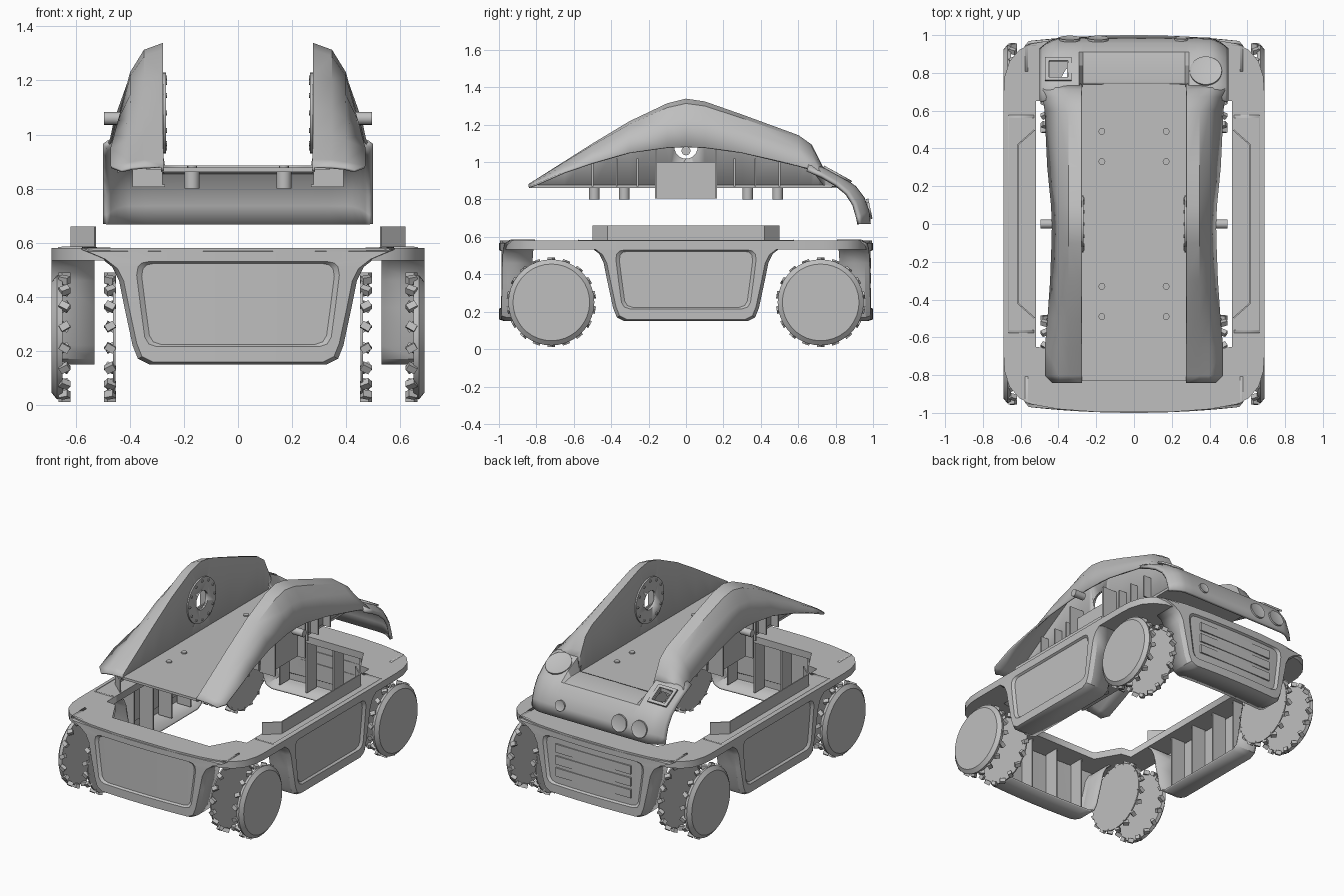
import bpy, bmesh, math
from mathutils import Matrix, Vector

if "Cube" in bpy.data.objects:
    bpy.data.objects.remove(bpy.data.objects["Cube"])

GREY = (0.52, 0.52, 0.52, 1)
grey = bpy.data.materials.new("plain grey")
grey.use_nodes = True
grey.diffuse_color = GREY
grey.node_tree.nodes["Principled BSDF"].inputs["Base Color"].default_value = GREY


def finish(name, bm, smooth=True):
    bmesh.ops.recalc_face_normals(bm, faces=bm.faces)
    mesh = bpy.data.meshes.new(name)
    bm.to_mesh(mesh)
    bm.free()
    mesh.materials.append(grey)
    obj = bpy.data.objects.new(name, mesh)
    bpy.context.collection.objects.link(obj)
    if smooth:
        bpy.ops.object.select_all(action="DESELECT")
        obj.select_set(True)
        bpy.context.view_layer.objects.active = obj
        bpy.ops.object.shade_smooth_by_angle(angle=math.radians(30))
    return obj


def add_box(bm, low, high):
    size = [b - a for a, b in zip(low, high)]
    mid = [(a + b) / 2 for a, b in zip(low, high)]
    bmesh.ops.create_cube(bm, size=1, matrix=Matrix.Translation(mid) @ Matrix.Diagonal((*size, 1)))


def add_cyl(bm, centre, radius, depth, axis="Z", sides=24, top=None):
    turn = {"X": Matrix.Rotation(math.pi / 2, 4, "Y"), "Y": Matrix.Rotation(math.pi / 2, 4, "X"),
            "Z": Matrix()}[axis]
    bmesh.ops.create_cone(bm, cap_ends=True, segments=sides, radius1=radius,
                          radius2=radius if top is None else top, depth=depth,
                          matrix=Matrix.Translation(centre) @ turn)


def mirror(obj):
    obj.modifiers.new("Mirror", "MIRROR")
    return obj


def thicken(obj, amount, offset=-1):
    mod = obj.modifiers.new("Thickness", "SOLIDIFY")
    mod.thickness = amount
    mod.offset = offset


def cut(obj, cutter):
    mod = obj.modifiers.new("Cut", "BOOLEAN")
    mod.object = cutter
    mod.solver = "EXACT"
    cutter.hide_render = True
    cutter.hide_set(True)


def bridge(bm, a, b, closed=True, skip=None):
    count = len(a)
    for i in range(count if closed else count - 1):
        if i != skip:
            j = (i + 1) % count
            bm.faces.new((a[i], a[j], b[j], b[i]))


# Deck ring with a chamfered opening
outer = [(.69, .70), (.685, .78), (.66, .86), (.61, .92), (.54, .955), (.4, .98), (.2, .995)]
inner = [(.52, 0), (.52, .65), (.45, .66), (.36, .82)]
curve = bpy.data.curves.new("deck_ring", "CURVE")
curve.dimensions = "2D"
curve.fill_mode = "BOTH"
curve.extrude = .023
for quarter in (outer, inner):
    half = quarter + [(-x, y) for x, y in reversed(quarter)]
    loop = half + [(-x, -y) for x, y in half]
    spline = curve.splines.new("POLY")
    spline.points.add(len(loop) - 1)
    for point, (x, y) in zip(spline.points, loop):
        point.co = (x, y, 0, 1)
    spline.use_cyclic_u = True
deck = bpy.data.objects.new("deck_ring", curve)
deck.location.z = .557
curve.materials.append(grey)
bpy.context.collection.objects.link(deck)
bpy.ops.object.select_all(action="DESELECT")
deck.select_set(True)
bpy.context.view_layer.objects.active = deck
bpy.ops.object.convert(target="MESH")

# Four hanging body panels, each with a recessed face and inner ribs
EDGE = [(.33, .15), (.37, .17), (.39, .22), (.42, .36), (.44, .46), (.465, .51), (.51, .545), (.58, .575)]
RECESS = [(.3, .215), (.33, .225), (.345, .25), (.36, .36), (.375, .48), (.37, .51), (.355, .525), (.33, .53)]


def body_panel(name, turn, reach, bow):
    bm = bmesh.new()

    def ring(half, depth, scale=1.0):
        pts = half + [(-x, z) for x, z in reversed(half)]
        return [bm.verts.new((x * scale, depth - reach, .38 + (z - .38) * scale)) for x, z in pts]
    top = len(EDGE) - 1
    rings = [ring(EDGE, .16), ring(EDGE, .025), ring(EDGE, 0, .96), ring(RECESS, 0), ring(RECESS, .014, .95)]
    for k, (a, b) in enumerate(zip(rings, rings[1:])):
        bridge(bm, a, b, skip=top if k == 0 else None)
    bm.faces.new(rings[-1])
    if bow:
        for k in range(-3, 4):
            bmesh.ops.bisect_plane(bm, geom=bm.verts[:] + bm.edges[:] + bm.faces[:],
                                   plane_co=(k / 10, 0, 0), plane_no=(1, 0, 0))
        for v in bm.verts:
            v.co.y += bow * v.co.x ** 2
    panel = finish(name, bm)
    thicken(panel, .012)
    bm = bmesh.new()
    for x in (-.3, -.1, .1, .3):
        add_box(bm, (x - .005, .03 - reach, .17), (x + .005, .13 - reach, .55))
    ribs = finish(name + "_ribs", bm, False)
    panel.rotation_euler.z = ribs.rotation_euler.z = turn * math.pi / 2


for turn, side in enumerate(("front", "left", "back", "right")):
    body_panel(side + "_panel", turn, .69 if turn % 2 else 1, 0 if turn % 2 else .1)

# Slats on the back recess
bm = bmesh.new()
for z in (.3, .38, .46):
    add_box(bm, (-.28, .97, z - .028), (.28, .99, z + .028))
finish("back_slats", bm)

# Low walls standing on the side decks
bm = bmesh.new()
plan = [(.53, -.5), (.62, -.42), (.62, .42), (.53, .5)]
bridge(bm, [bm.verts.new((x, y, .57)) for x, y in plan], [bm.verts.new((x, y, .66)) for x, y in plan], closed=False)
wall = mirror(finish("deck_wall", bm, False))
thicken(wall, .008)


# Wheels: domed outer disc, thin inner disc, tread lugs on both
def wheel(name, side, y):
    bm = bmesh.new()
    hub = Vector((0, y, .25))
    for x, radius, top, depth in ((.66, .225, .23, .02), (.68, .23, .205, .02), (.458, .225, .225, .008)):
        add_cyl(bm, hub + Vector((x, 0, 0)), radius, depth, "X", 36, top)
    count = 18
    for k in range(count):
        spin = Matrix.Rotation(k * math.tau / count, 4, "X")
        for x in (.642, .473):
            slant = Matrix.Rotation(math.radians(30 if k % 2 else -30), 4, "Z")
            place = Matrix.Translation(hub) @ spin @ Matrix.Translation((x, 0, .226)) @ slant
            bmesh.ops.create_cube(bm, size=1, matrix=place @ Matrix.Diagonal((.036, .026, .026, 1)))
    bmesh.ops.scale(bm, verts=bm.verts, vec=(side, 1, 1))
    finish(name, bm)


for side, word in ((1, "left"), (-1, "right")):
    wheel("front_wheel_" + word, side, -.72)
    wheel("back_wheel_" + word, side, .72)

# Upper shell: floor plate, bolts and mounting posts
bm = bmesh.new()
add_box(bm, (-.285, -.83, .862), (.285, .78, .878))
finish("floor_plate", bm, False)
bolts, posts = bmesh.new(), bmesh.new()
for y in (-.49, -.33, .33, .49):
    add_cyl(bolts, (.17, y, .88), .018, .012, sides=12)
    add_cyl(posts, (.17, y, .832), .028, .065, sides=16)
mirror(finish("floor_bolts", bolts))
mirror(finish("floor_posts", posts))

# Side fenders: stations of y, crest height, outer lip height, outer lip x
STATIONS = [(-.84, .88, .865, .43), (-.8, .905, .88, .47), (-.65, 1.0, .945, .47), (-.5, 1.095, .995, .455),
            (-.3, 1.215, 1.05, .44), (-.1, 1.31, 1.077, .432), (0, 1.335, 1.08, .43), (.1, 1.32, 1.077, .435),
            (.3, 1.25, 1.05, .455), (.6, 1.14, .98, .47), (.67, 1.09, .96, .48), (.71, 1.01, .95, .48),
            (.74, .95, .93, .48)]
bm = bmesh.new()
previous = None
for y, crest, lip, x in STATIONS:
    rise = crest - lip
    section = [(.28, .865), (.28, crest), (.345, crest - .1 * rise), (.395, crest - .42 * rise), (x, lip)]
    row = [bm.verts.new((a, y, z)) for a, z in section]
    if previous:
        bridge(bm, previous, row, closed=False)
    previous = row
fenders = mirror(finish("side_fenders", bm))
thicken(fenders, .01, 0)

# Round bearing plates with a through hole in each fender wall
bm = bmesh.new()
add_cyl(bm, (.274, 0, 1.08), .15, .014, "X", 36)
bearing = mirror(finish("bearing_plate", bm))
bm = bmesh.new()
add_cyl(bm, (0, 0, 1.08), .062, .66, "X", 24)
bore = finish("bore_cutter", bm)
cut(fenders, bore)
cut(bearing, bore)
bm = bmesh.new()
for k in range(12):
    a = k * math.tau / 12
    add_cyl(bm, (.266, .13 * math.cos(a), 1.08 + .13 * math.sin(a)), .009, .008, "X", 8)
mirror(finish("bearing_screws", bm))

# Motor mounts under the fenders, wall ribs and outer stubs
bm = bmesh.new()
add_box(bm, (.325, -.165, .805), (.335, .165, 1.0))
add_box(bm, (.27, -.165, .805), (.335, .165, .815))
for y in (-.16, .16):
    add_box(bm, (.28, y - .006, .805), (.39, y + .006, 1.07))
for y in (-.5, -.37, -.26, .26, .37, .5):
    add_box(bm, (.28, y - .005, .87), (.34, y + .005, 1.02))
mirror(finish("motor_mounts", bm, False))
bm = bmesh.new()
add_cyl(bm, (.455, 0, 1.06), .024, .08, "X", 16)
mirror(finish("side_stubs", bm))

# Rear hood: sheet swept over the back with a lowered middle
PROFILE = [(.66, 1.0), (.75, .965), (.84, .92), (.91, .87), (.955, .81), (.98, .74), (.988, .67)]
half = [.5, .485, .46, .43, .4, .34, .29, .27, .15]
columns = [-x for x in half] + [0] + half[::-1]
bm = bmesh.new()
previous = None
for y, z in PROFILE:
    row = []
    for x in columns:
        bend = max(0, abs(x) - .38) / .12
        height = min(z, .885) if abs(x) < .28 else z
        row.append(bm.verts.new((x, max(y, .74) if abs(x) < .28 else y - .06 * bend ** 2 * (y - .6) / .4,
                                 height - (.035 * bend ** 3 if z > .7 else 0))))
    if previous:
        bridge(bm, previous, row, closed=False)
    previous = row
hood = finish("rear_hood", bm)
thicken(hood, .02)
bm = bmesh.new()
add_box(bm, (-.445, .775, .7), (-.355, .865, 1.1))
cut(hood, finish("socket_cutter", bm, False))


# Raised rims and a button on the hood
def rim(name, centre, radius, tilt):
    bm = bmesh.new()
    add_cyl(bm, (0, 0, 0), radius, .012, sides=32)
    for face in [f for f in bm.faces if len(f.verts) > 4]:
        bmesh.ops.inset_region(bm, faces=[face], thickness=.012, depth=-.004)
    obj = finish(name, bm)
    obj.location = centre
    obj.rotation_euler.x = math.radians(tilt)


rim("top_button", (.38, .81, .935), .085, -29)
rim("rear_port_outer", (-.34, .98, .75), .055, -78)
rim("rear_port_inner", (-.19, .98, .75), .055, -78)
rim("rear_port_small", (.25, .98, .75), .035, -78)
bm = bmesh.new()
for low, high in (((-.07, -.07), (.07, -.05)), ((-.07, .05), (.07, .07)),
                  ((-.07, -.05), (-.05, .05)), ((.05, -.05), (.07, .05))):
    add_box(bm, (*low, -.006), (*high, .006))
frame = finish("socket_frame", bm, False)
frame.location = (-.4, .82, .93)
frame.rotation_euler.x = math.radians(-29)
